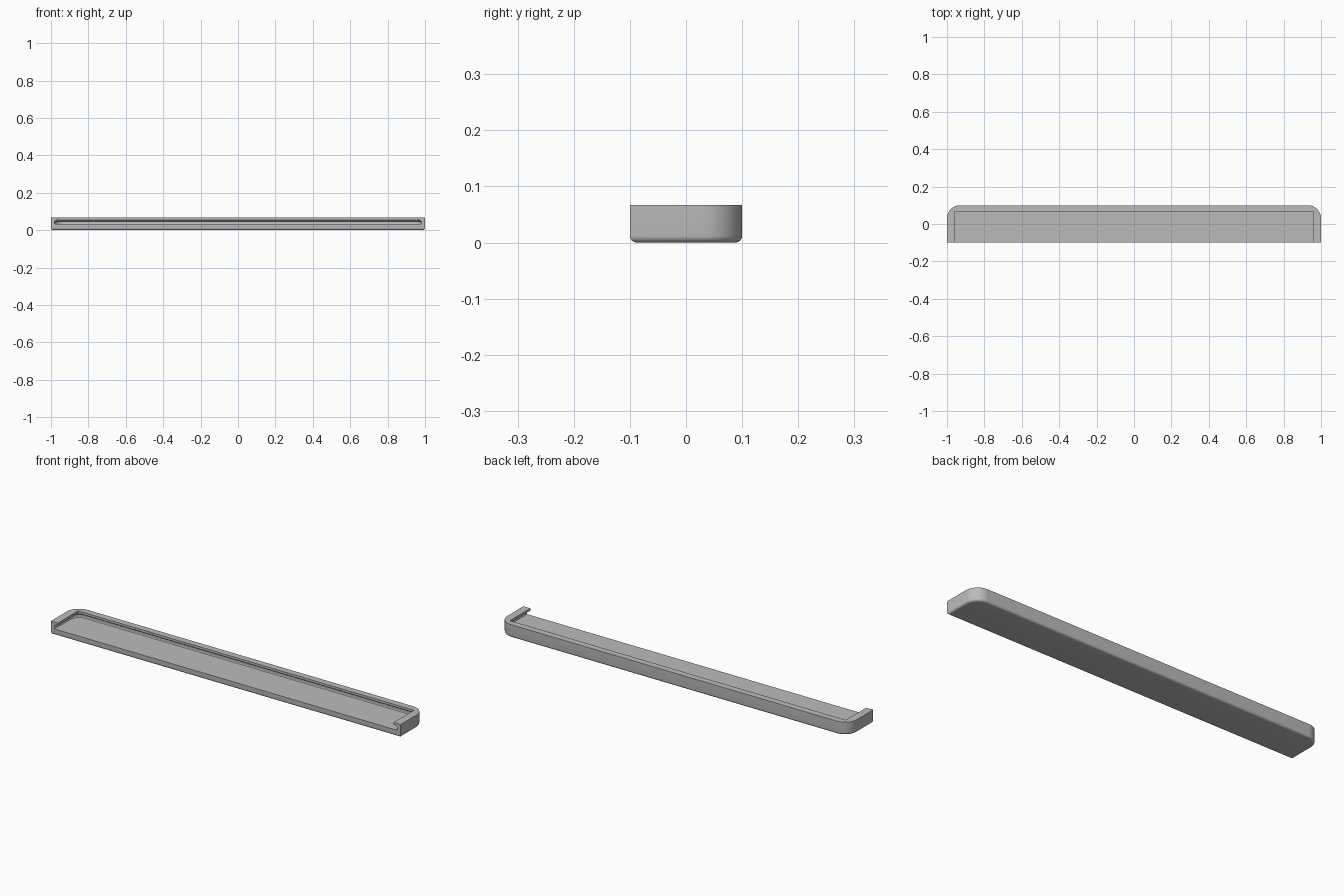
import bpy, bmesh, math

if "Cube" in bpy.data.objects:
    bpy.data.objects.remove(bpy.data.objects["Cube"])

grey = bpy.data.materials.new("plain grey")
grey.diffuse_color = (0.5, 0.5, 0.5, 1)
grey.use_nodes = True
grey.node_tree.nodes["Principled BSDF"].inputs["Base Color"].default_value = grey.diffuse_color


def outline(half_x, front, back, radius, z, n=16):
    """Rectangle with square front corners and rounded back corners."""
    pts = [(-half_x, front, z), (half_x, front, z)]
    for side, start in ((1, 0), (-1, 90)):
        for i in range(n + 1):
            a = math.radians(start + 90 * i / n)
            pts.append((side * (half_x - radius) + radius * math.cos(a),
                        back - radius + radius * math.sin(a), z))
    return pts


def loft(name, rings):
    """Closed solid through a stack of matching outlines."""
    bm = bmesh.new()
    loops = [[bm.verts.new(p) for p in r] for r in rings]
    n = len(loops[0])
    bm.faces.new(loops[0][::-1])
    bm.faces.new(loops[-1])
    for a, b in zip(loops, loops[1:]):
        for i in range(n):
            j = (i + 1) % n
            bm.faces.new((a[i], a[j], b[j], b[i]))
    bmesh.ops.recalc_face_normals(bm, faces=bm.faces)
    me = bpy.data.meshes.new(name)
    bm.to_mesh(me)
    bm.free()
    me.materials.append(grey)
    ob = bpy.data.objects.new(name, me)
    bpy.context.collection.objects.link(ob)
    return ob


# Tray body: rounded back corners, filleted bottom edge
TOP, FILLET = 0.067, 0.012
rings = []
for i in range(7):
    a = math.radians(90 * i / 6)
    d = FILLET * (1 - math.sin(a))
    rings.append(outline(1 - d, -0.1 + d, 0.1 - d, 0.07 - d, FILLET * (1 - math.cos(a))))
rings.append(outline(1, -0.1, 0.1, 0.07, TOP))
tray = loft("tray", rings)

# Lid groove: undercut below the lip, open at the front
groove = loft("groove_cutter", [
    outline(1 - d, -0.2, 0.1 - d, 0.07 - d, z)
    for d, z in ((0.022, 0.032), (0.02, 0.035), (0.02, 0.046), (0.03, 0.055))])

# Top opening inside the lip, with sharp back corners
opening = loft("opening_cutter", [
    outline(0.96, -0.2, 0.066, 0.001, z, 1) for z in (0.04, 0.1)])

for cutter in (groove, opening):
    cutter.hide_render = True
    mod = tray.modifiers.new(cutter.name, "BOOLEAN")
    mod.operation = "DIFFERENCE"
    mod.solver = "EXACT"
    mod.object = cutter

# Apply the cuts, remove the cutters, smooth the rounded faces
bpy.context.view_layer.objects.active = tray
tray.select_set(True)
for mod in list(tray.modifiers):
    bpy.ops.object.modifier_apply(modifier=mod.name)
for cutter in (groove, opening):
    bpy.data.objects.remove(cutter)
bpy.ops.object.shade_smooth_by_angle(angle=math.radians(30))
